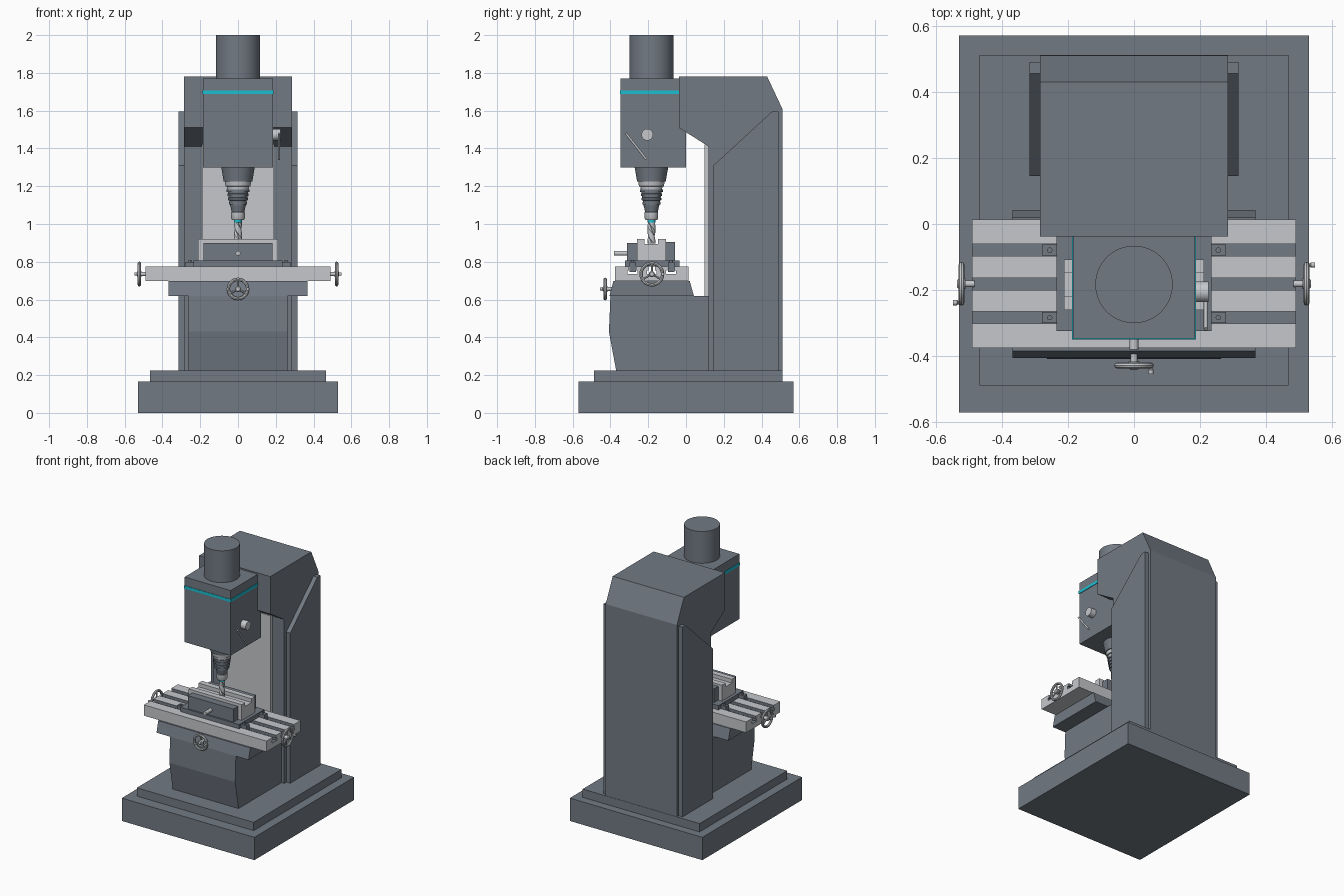
import bpy, bmesh, math
from mathutils import Matrix, Vector

if "Cube" in bpy.data.objects:
    bpy.data.objects.remove(bpy.data.objects["Cube"])


def colour(name, r, g, b):
    m = bpy.data.materials.new(name)
    m.diffuse_color = (r, g, b, 1)
    m.use_nodes = True
    m.node_tree.nodes["Principled BSDF"].inputs["Base Color"].default_value = m.diffuse_color
    return m


GREY = colour("machine grey", 0.17, 0.195, 0.23)
LIGHT = colour("bare metal", 0.56, 0.575, 0.6)
CYAN = colour("cyan accent", 0.012, 0.52, 0.64)


def finish(bm, name, *mats, smooth=False):
    bmesh.ops.recalc_face_normals(bm, faces=bm.faces)
    me = bpy.data.meshes.new(name)
    for f in bm.faces:
        f.smooth = smooth
    bm.to_mesh(me)
    bm.free()
    if smooth:
        me.set_sharp_from_angle(angle=math.radians(35))
    for m in mats:
        me.materials.append(m)
    ob = bpy.data.objects.new(name, me)
    bpy.context.scene.collection.objects.link(ob)
    return ob


def box(name, mat, x0, x1, y0, y1, z0, z1):
    bm = bmesh.new()
    c = Vector(((x0 + x1) / 2, (y0 + y1) / 2, (z0 + z1) / 2))
    size = Matrix.Diagonal((x1 - x0, y1 - y0, z1 - z0, 1))
    bmesh.ops.create_cube(bm, size=1, matrix=Matrix.Translation(c) @ size)
    return finish(bm, name, mat)


def slab(name, mats, profile, x0, x1, rule=None):
    """Extrude a (y, z) side profile along x."""
    bm = bmesh.new()
    face = bm.faces.new([bm.verts.new((x0, y, z)) for y, z in profile])
    ext = bmesh.ops.extrude_face_region(bm, geom=[face])["geom"]
    verts = [v for v in ext if isinstance(v, bmesh.types.BMVert)]
    bmesh.ops.translate(bm, verts=verts, vec=(x1 - x0, 0, 0))
    bmesh.ops.recalc_face_normals(bm, faces=bm.faces)
    if rule:
        for f in bm.faces:
            f.material_index = rule(f)
    return finish(bm, name, *mats)


def revolve(bm, profile, mat=Matrix(), n=32, closed=False):
    """Turn an (r, h) profile about local z; open profiles get end caps."""
    rings = [[bm.verts.new(mat @ Vector((r * math.cos(2 * math.pi * i / n),
                                         r * math.sin(2 * math.pi * i / n), h)))
              for i in range(n)] for r, h in profile]
    pairs = list(zip(rings, rings[1:]))
    if closed:
        pairs.append((rings[-1], rings[0]))
    else:
        bm.faces.new(rings[0])
        bm.faces.new(rings[-1])
    for a, b in pairs:
        for i in range(n):
            j = (i + 1) % n
            bm.faces.new((a[i], a[j], b[j], b[i]))


def rod(bm, p, q, r, n=12):
    p, q = Vector(p), Vector(q)
    rot = (q - p).to_track_quat('Z', 'Y').to_matrix().to_4x4()
    revolve(bm, [(r, 0), (r, (q - p).length)], Matrix.Translation(p) @ rot, n)


def turned(name, mat, profile, x=0, y=-0.183, n=40):
    bm = bmesh.new()
    revolve(bm, profile, Matrix.Translation((x, y, 0)), n)
    return finish(bm, name, mat, smooth=True)


def bar(name, mat, p, q, r, n=20):
    bm = bmesh.new()
    rod(bm, p, q, r, n)
    return finish(bm, name, mat, smooth=True)


# Base and plinth
box("base", GREY, -0.53, 0.53, -0.57, 0.57, 0, 0.165)
box("plinth", GREY, -0.467, 0.467, -0.488, 0.512, 0.165, 0.225)

# Column with overhanging arm, side covers and slideway
slab("column", [GREY], [(0.12, 0.225), (0.51, 0.225), (0.51, 1.61), (0.43, 1.78),
                        (-0.038, 1.78), (-0.038, 1.51), (0.12, 1.41)], -0.285, 0.285)
for s, side in ((-1, "left"), (1, "right")):
    slab(side + "_column_cover", [GREY],
         [(0.145, 0.225), (0.49, 0.225), (0.49, 1.595), (0.455, 1.595), (0.145, 1.31)],
         s * 0.28, s * 0.316)
box("slideway", LIGHT, -0.19, 0.19, 0.098, 0.125, 0.615, 1.42)

# Knee and saddle
slab("knee", [GREY], [(-0.37, 0.225), (0.12, 0.225), (0.12, 0.618), (-0.40, 0.618),
                      (-0.408, 0.43)], -0.263, 0.263)
slab("saddle", [GREY], [(-0.405, 0.618), (0.042, 0.618), (0.02, 0.697), (-0.385, 0.697)],
     -0.368, 0.368)

# Table with three T-slots
SLOTS = (-0.283, -0.181, -0.079)
outline = [(0.013, 0.697), (-0.375, 0.697), (-0.375, 0.775)]
for y in SLOTS:
    outline += [(y - 0.018, 0.775), (y - 0.018, 0.755), (y - 0.026, 0.755), (y - 0.026, 0.735),
                (y + 0.026, 0.735), (y + 0.026, 0.755), (y + 0.018, 0.755), (y + 0.018, 0.775)]
outline.append((0.013, 0.775))


def in_slot(f):
    c = f.calc_center_median()
    near = any(abs(c.y - y) < 0.03 for y in SLOTS)
    return int(abs(f.normal.x) < 0.5 and near and 0.70 < c.z < 0.774)


slab("table", [LIGHT, GREY], outline, -0.49, 0.49, in_slot)

# Vise: bed, jaws, grooved workpiece, screw, clamps
box("vise_bed", GREY, -0.235, 0.235, -0.323, -0.035, 0.775, 0.806)
box("vise_front_jaw", GREY, -0.183, 0.183, -0.312, -0.26, 0.806, 0.90)
box("vise_rear_jaw", GREY, -0.183, 0.183, -0.107, -0.057, 0.806, 0.905)
slab("workpiece", [LIGHT], [(-0.26, 0.806), (-0.107, 0.806), (-0.107, 0.92), (-0.148, 0.92),
                            (-0.148, 0.893), (-0.22, 0.893), (-0.22, 0.92), (-0.26, 0.92)],
     -0.212, 0.212)
bar("vise_screw", LIGHT, (0, -0.38, 0.845), (0, -0.30, 0.845), 0.013)
for s in (-1, 1):
    for y in (SLOTS[0], SLOTS[2]):
        a, b = sorted((s * 0.23, s * 0.278))
        box("vise_clamp", GREY, a, b, y - 0.017, y + 0.017, 0.745, 0.80)
        bar("clamp_bolt", GREY, (s * 0.255, y, 0.795), (s * 0.255, y, 0.81), 0.008)


# Handwheels: local x points right and z outward when seen from outside
def handwheel(name, centre, right, outward, shaft, radius):
    bm = bmesh.new()
    m = 0.009
    rim = [(radius - m + m * math.cos(k * math.pi / 4), m * math.sin(k * math.pi / 4))
           for k in range(8)]
    revolve(bm, rim, n=36, closed=True)
    revolve(bm, [(0.016, -0.012), (0.016, 0.008), (0.011, 0.013)], n=20)
    rod(bm, (0, 0, -shaft), (0, 0, 0), 0.01, 16)
    for k in range(3):
        a = math.pi / 2 + k * 2 * math.pi / 3
        rod(bm, (0, 0, 0), ((radius - m) * math.cos(a), (radius - m) * math.sin(a), 0), 0.005, 8)
    revolve(bm, [(0.005, 0), (0.005, 0.01), (0.008, 0.013), (0.008, 0.026)],
            Matrix.Translation((radius - m, 0, 0)), 12)
    x, z = Vector(right), Vector(outward)
    rot = Matrix((x, z.cross(x), z)).transposed().to_4x4()
    bm.transform(Matrix.Translation(centre) @ rot)
    finish(bm, name, LIGHT, smooth=True)


handwheel("right_handwheel", (0.522, -0.181, 0.735), (0, 1, 0), (1, 0, 0), 0.04, 0.066)
handwheel("left_handwheel", (-0.522, -0.181, 0.735), (0, -1, 0), (-1, 0, 0), 0.04, 0.066)
handwheel("front_handwheel", (0, -0.428, 0.656), (1, 0, 0), (0, -1, 0), 0.04, 0.06)

# Head, accent band and motor
box("head", GREY, -0.184, 0.184, -0.347, 0.0, 1.30, 1.77)
box("accent_band", CYAN, -0.188, 0.188, -0.35, -0.03, 1.687, 1.708)
turned("motor", GREY, [(0.117, 1.765), (0.117, 2.0)], n=64)

# Spindle nose, ring, ribbed tool holder and collet
turned("spindle_nose", GREY, [(0.09, 1.305), (0.086, 1.285), (0.076, 1.225)])
turned("spindle_ring", LIGHT, [(0.07, 1.226), (0.066, 1.20), (0.058, 1.198), (0.056, 1.18)])
ribs = []
for k in range(4):
    z, r = 1.182 - 0.022 * k, 0.06 - 0.004 * k
    ribs += [(r, z), (r, z - 0.012), (r - 0.006, z - 0.013), (r - 0.007, z - 0.021)]
turned("tool_holder", GREY, ribs + [(0.038, 1.085), (0.034, 1.064)])
turned("collet", LIGHT, [(0.028, 1.068), (0.036, 1.062), (0.036, 1.03), (0.03, 1.02)])
turned("tool_collar", CYAN, [(0.021, 1.022), (0.021, 1.008)])

# Fluted cutter: a two-lobed section twisted down to the tip
bm = bmesh.new()
N, STEPS = 20, 24
rings = []
for k in range(STEPS + 1):
    z, twist = 1.01 - 0.112 * k / STEPS, 1.5 * math.pi * k / STEPS
    ring = []
    for i in range(N):
        a = 2 * math.pi * i / N
        r = 0.021 * (0.5 + 0.5 * min(1, 1.5 * abs(math.cos(a))))
        ring.append(bm.verts.new((r * math.cos(a + twist), -0.183 + r * math.sin(a + twist), z)))
    rings.append(ring)
for a, b in zip(rings, rings[1:]):
    for i in range(N):
        bm.faces.new((a[i], a[i - 1], b[i - 1], b[i]))
bm.faces.new(rings[0])
bm.faces.new(rings[-1])
finish(bm, "cutter", LIGHT, smooth=True)

# Quill feed hub and lever
bar("feed_hub", LIGHT, (0.18, -0.205, 1.473), (0.226, -0.205, 1.473), 0.031, 32)
bar("feed_lever", LIGHT, (0.217, -0.318, 1.48), (0.217, -0.21, 1.342), 0.006)
